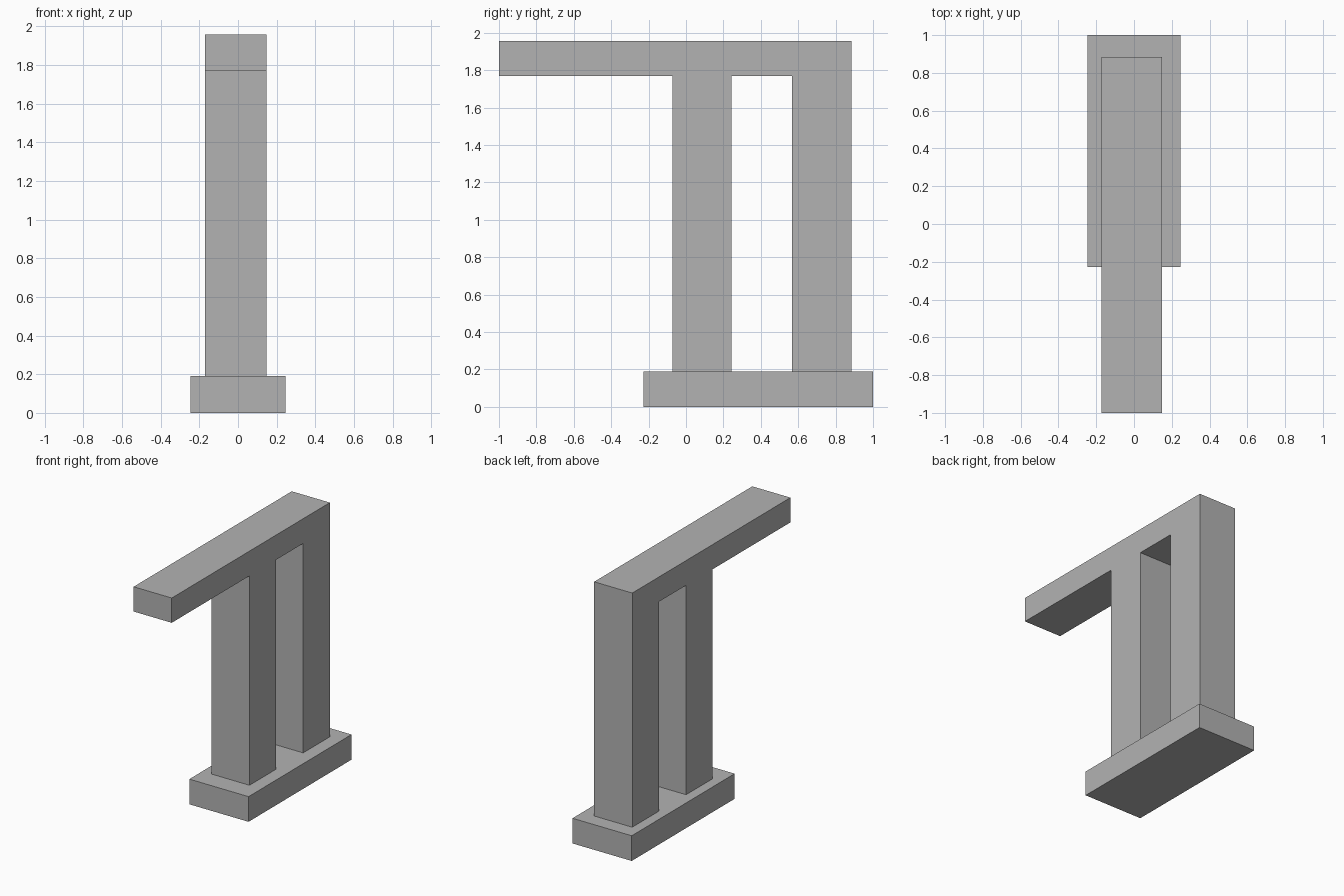
import bpy
import bmesh

cube = bpy.data.objects.get("Cube")
if cube:
    bpy.data.objects.remove(cube, do_unlink=True)

# One plain grey for everything
GREY = (0.45, 0.45, 0.45, 1.0)
grey = bpy.data.materials.new("plain grey")
grey.use_nodes = True
grey.diffuse_color = GREY
grey.node_tree.nodes["Principled BSDF"].inputs["Base Color"].default_value = GREY


def extrude_profile(name, profile, x_min, x_max):
    """Extrude a side profile of (y, z) points along x."""
    bm = bmesh.new()
    face = bm.faces.new([bm.verts.new((x_min, y, z)) for y, z in profile])
    result = bmesh.ops.extrude_face_region(bm, geom=[face])
    verts = [v for v in result["geom"] if isinstance(v, bmesh.types.BMVert)]
    bmesh.ops.translate(bm, verts=verts, vec=(x_max - x_min, 0, 0))
    bmesh.ops.recalc_face_normals(bm, faces=bm.faces)
    mesh = bpy.data.meshes.new(name)
    bm.to_mesh(mesh)
    bm.free()
    mesh.materials.append(grey)
    obj = bpy.data.objects.new(name, mesh)
    bpy.context.collection.objects.link(obj)
    return obj


BASE_TOP, BEAM_BOTTOM, BEAM_TOP = 0.19, 1.77, 1.957
FRONT_POST = (-0.073, 0.243)
BACK_POST = (0.567, 0.885)

# Base slab
extrude_profile("base", [(-0.227, 0), (1, 0), (1, BASE_TOP), (-0.227, BASE_TOP)],
                -0.247, 0.247)

# Two posts joined by an overhanging top beam, as one continuous frame
extrude_profile("post_and_beam_frame", [
    (-1, BEAM_TOP), (-1, BEAM_BOTTOM),
    (FRONT_POST[0], BEAM_BOTTOM), (FRONT_POST[0], BASE_TOP),
    (FRONT_POST[1], BASE_TOP), (FRONT_POST[1], BEAM_BOTTOM),
    (BACK_POST[0], BEAM_BOTTOM), (BACK_POST[0], BASE_TOP),
    (BACK_POST[1], BASE_TOP), (BACK_POST[1], BEAM_TOP),
], -0.171, 0.147)
